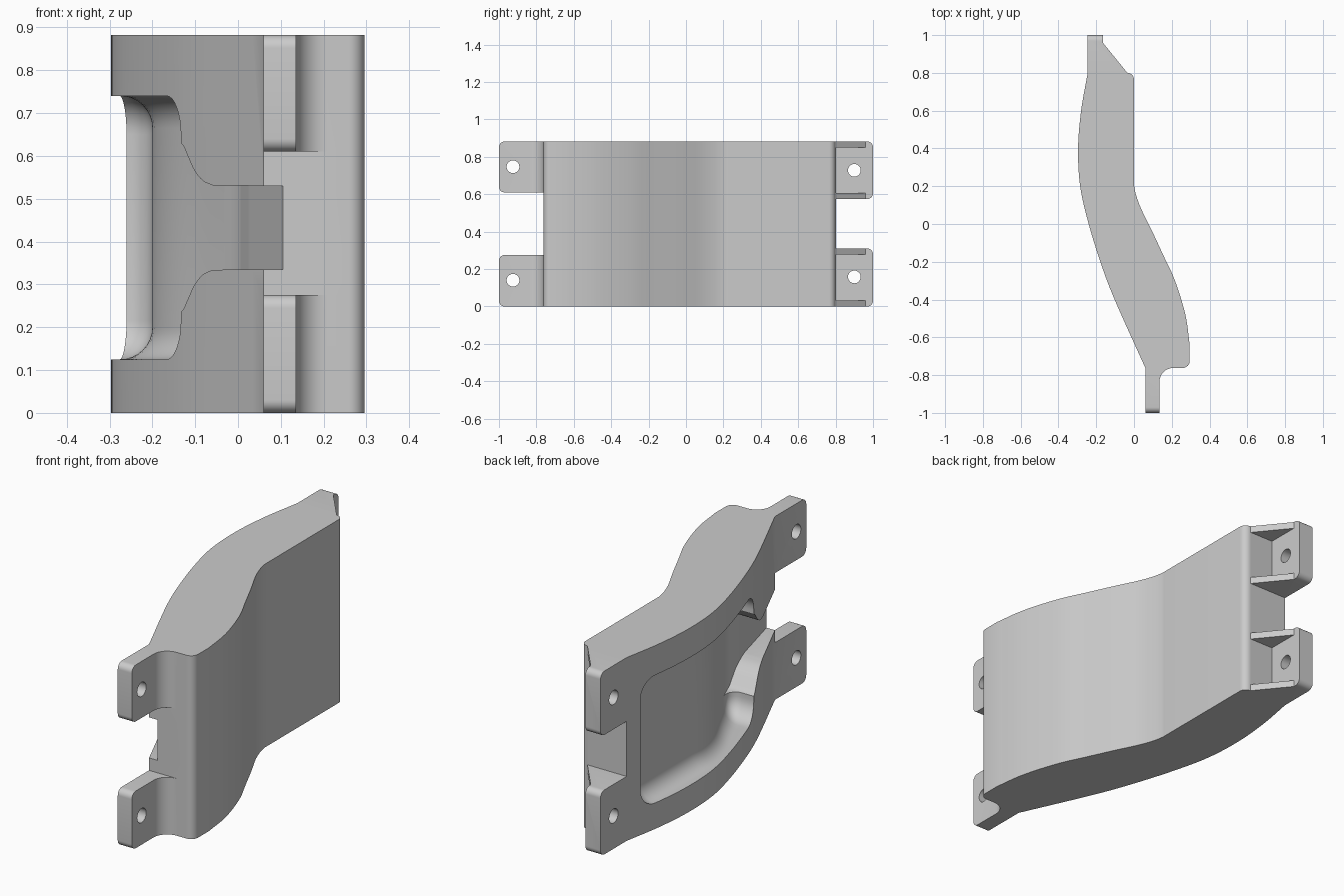
import bpy, bmesh
from math import sin, cos, pi
from mathutils import Vector

if "Cube" in bpy.data.objects:
    bpy.data.objects.remove(bpy.data.objects["Cube"])

grey = bpy.data.materials.new("plain grey")
grey.use_nodes = True
COLOUR = (0.6, 0.6, 0.6, 1)
grey.diffuse_color = COLOUR
grey.node_tree.nodes["Principled BSDF"].inputs["Base Color"].default_value = COLOUR

H = 0.882      # body height
MID = 0.4325   # centre height of the pocket


def make(name, bm):
    bmesh.ops.recalc_face_normals(bm, faces=bm.faces)
    mesh = bpy.data.meshes.new(name)
    bm.to_mesh(mesh)
    bm.free()
    mesh.materials.append(grey)
    ob = bpy.data.objects.new(name, mesh)
    bpy.context.collection.objects.link(ob)
    return ob


def prism(name, points, offset):
    bm = bmesh.new()
    face = bm.faces.new([bm.verts.new(p) for p in points])
    top = bmesh.ops.extrude_face_region(bm, geom=[face])["geom"]
    bmesh.ops.translate(bm, vec=offset, verts=[v for v in top if isinstance(v, bmesh.types.BMVert)])
    return make(name, bm)


def spline(pts, steps=6):
    """Smooth curve through the points."""
    p = [Vector(q) for q in pts]
    p = [2 * p[0] - p[1]] + p + [2 * p[-1] - p[-2]]
    out = []
    for a, b, c, d in zip(p, p[1:], p[2:], p[3:]):
        for i in range(steps):
            t = i / steps
            out.append(0.5 * (2 * b + (c - a) * t + (2 * a - 5 * b + 4 * c - d) * t ** 2
                              + (3 * b - a - 3 * c + d) * t ** 3))
    return out + [p[-2]]


def arc(cx, cy, r, start, end, n=8):
    return [Vector((cx + r * cos(start + (end - start) * i / n),
                    cy + r * sin(start + (end - start) * i / n))) for i in range(n + 1)]


def cut(body, cutter, operation="DIFFERENCE"):
    mod = body.modifiers.new("cut", "BOOLEAN")
    mod.operation, mod.solver, mod.object = operation, "EXACT", cutter
    bpy.context.view_layer.objects.active = body
    bpy.ops.object.modifier_apply(modifier=mod.name)
    bpy.data.objects.remove(cutter)


# Plan outline: curved back, front tab, bulging face, rear tab
back = spline([(-0.245, 0.8), (-0.28, 0.6), (-0.296, 0.4), (-0.285, 0.2), (-0.24, 0),
               (-0.168, -0.23), (-0.094, -0.42), (0.06, -0.762)])
face = spline([(0.295, -0.64), (0.272, -0.48), (0.217, -0.3), (0.155, -0.165),
               (0.092, -0.03), (0.038, 0.08), (0.012, 0.15), (0.001, 0.2), (0, 0.23)])
outline = ([Vector((-0.245, 1.1))] + back + [Vector((0.06, -1.1)), Vector((0.135, -1.1))]
           + arc(0.208, -0.835, 0.073, pi, pi / 2)
           + arc(0.258, -0.725, 0.037, -pi / 2, 0) + face
           + arc(-0.035, 0.765, 0.035, 0, pi / 2)
           + [Vector((-0.165, 0.96)), Vector((-0.165, 1.1))])
body = prism("bracket_body", [(p.x, p.y, -0.1) for p in outline], (0, 0, H + 0.2))

# Side silhouette: four tabs with rounded corners
R = 0.03
side = []
for z0, z1 in ((0, 0.31), (0.575, H)):
    side += arc(1 - R, z0 + R, R, -pi / 2, 0) + arc(1 - R, z1 - R, R, 0, pi / 2)
    side.append(Vector((0.801, z1)))
    if z0 == 0:
        side.append(Vector((0.801, 0.575)))
for z0, z1 in ((0.61, H), (0, 0.275)):
    if z0 == 0:
        side += [Vector((-0.762, 0.61)), Vector((-0.762, 0.275))]
    side += arc(R - 1, z1 - R, R, pi / 2, pi) + arc(R - 1, z0 + R, R, pi, 1.5 * pi)
cut(body, prism("silhouette", [(-0.6, p.x, p.y) for p in side], (1.2, 0, 0)), "INTERSECT")

# Hollows between the rear gussets
for z0, z1 in ((0.033, 0.277), (0.608, 0.849)):
    cut(body, prism("gusset_hollow", [(-0.165, 0.801, z0), (0.2, 0.801, z0), (0.2, 1.2, z0),
                                      (-0.165, 1.2, z0)], (0, 0, z1 - z0)))

# Bolt holes
for y, z in ((-0.925, 0.14), (-0.925, 0.747), (0.9, 0.158), (0.9, 0.728)):
    ring = arc(y, z, 0.034, 0, 2 * pi, 32)[:-1]
    cut(body, prism("bolt_hole", [(-0.6, p.x, p.y) for p in ring], (1.2, 0, 0)))


def stack(name, levels):
    """Solid from levels of (x, y, half width) rows, mirrored about MID."""
    bm = bmesh.new()
    rows = [[[bm.verts.new((x, y, MID + s * w)) for x, y, w in lev] for s in (1, -1)]
            for lev in levels]
    n = len(levels[0])
    for cap in (rows[0], rows[-1]):
        for i in range(n - 1):
            bm.faces.new((cap[0][i], cap[0][i + 1], cap[1][i + 1], cap[1][i]))
    for low, high in zip(rows, rows[1:]):
        for s in (0, 1):
            for i in range(n - 1):
                bm.faces.new((low[s][i], low[s][i + 1], high[s][i + 1], high[s][i]))
        for i in (0, n - 1):
            bm.faces.new((low[0][i], low[1][i], high[1][i], high[0][i]))
    return make(name, bm)


# Floor path: even wall thickness behind the face, then the neck and the channel ramp
WALL = 0.2
floor = [Vector((-WALL, 1))]
for a, b in reversed(list(zip(face, face[1:]))):
    along = (a - b).normalized()
    p = (a + b) / 2 + WALL * Vector((along.y, -along.x))
    if -0.3 < p.y < floor[-1].y:
        floor.append(p)
floor += [Vector(p) for p in ((0.005, -0.325), (0.025, -0.446), (0.105, -0.762), (0.14, -0.9))]


def floor_x(y):
    for a, b in zip(floor, floor[1:]):
        if y >= b.y:
            return a.x + (b.x - a.x) * (a.y - y) / (a.y - b.y)
    return floor[-1].x


# Rounded pocket with a filleted floor
FILLET, CORNER = 0.075, 0.09
Y0, Y1, HALF = -0.325, 0.72, 0.3075


def pocket_level(inset, lift):
    r, h = CORNER - inset, HALF - inset
    a, b = Y1 - inset, Y0 + inset
    rows = arc(a - r, h - r, r, 0, pi / 2)
    rows += [Vector((a - r + (b + 2 * r - a) * i / 24, h)) for i in range(1, 24)]
    rows += arc(b + r, h - r, r, pi / 2, pi)
    return [(-0.6 if lift is None else floor_x(p.x) - lift, p.x, p.y) for p in rows]


levels = [pocket_level(0, None)]
for i in range(9):
    t = i / 8 * pi / 2
    levels.append(pocket_level(FILLET * (1 - cos(t)), FILLET * (1 - sin(t))))
cut(body, stack("pocket", levels))

# Neck narrowing into a ramped channel that opens at the front
neck = spline([(-0.24, 0.197), (-0.325, 0.197), (-0.365, 0.167), (-0.4, 0.135),
               (-0.446, 0.11), (-0.5, 0.0985)], 4) + [Vector((-0.762, 0.0975)),
                                                      Vector((-0.9, 0.0975))]
cut(body, stack("neck", [[(-0.6, p.x, p.y) for p in neck],
                         [(floor_x(p.x), p.x, p.y) for p in neck]]))

# Smooth the curved faces, keep edges crisp
bpy.ops.object.select_all(action="DESELECT")
body.select_set(True)
bpy.context.view_layer.objects.active = body
bpy.ops.object.shade_smooth_by_angle(angle=0.5)
